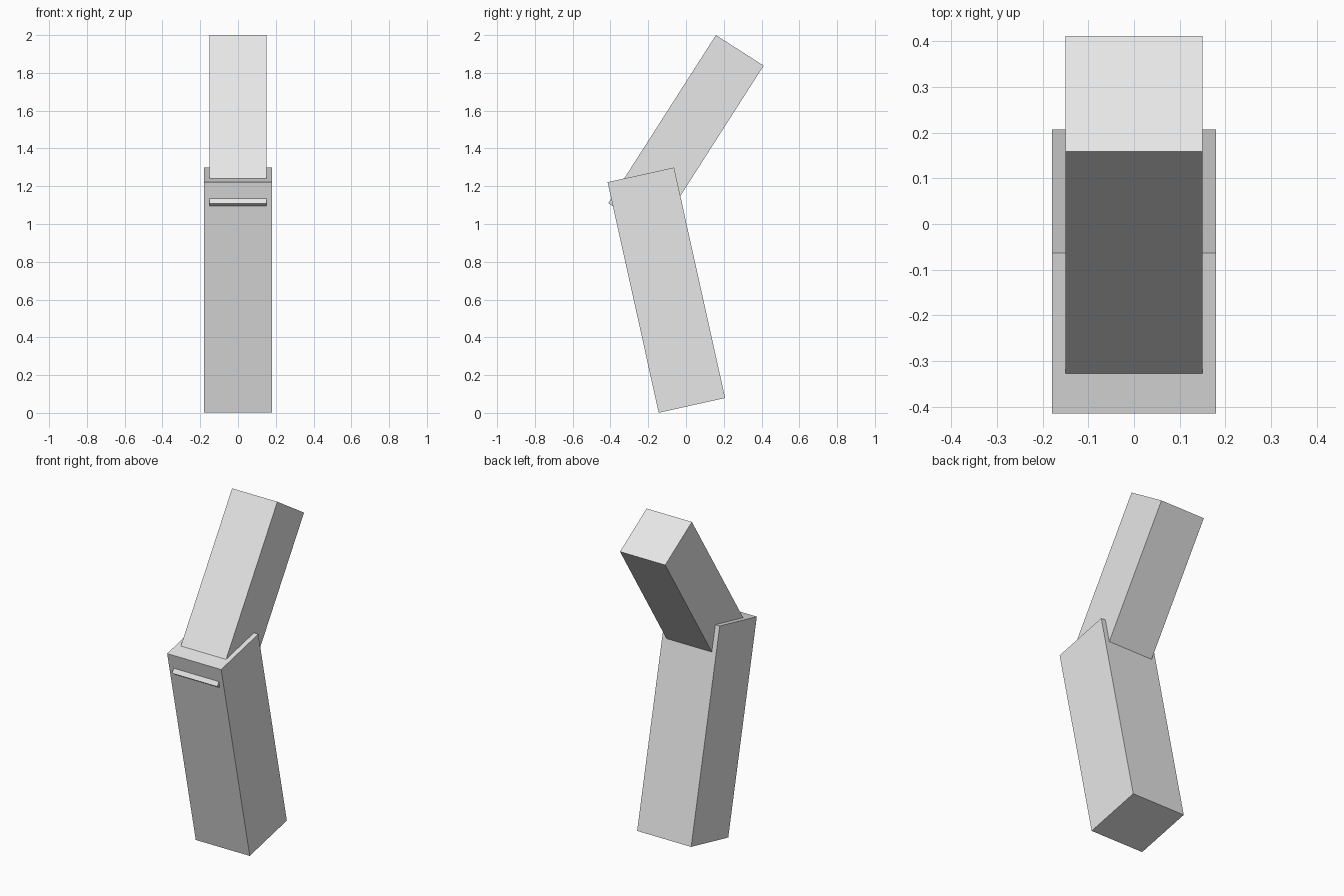
import bpy, math

cube = bpy.data.objects.get("Cube")
if cube:
    bpy.data.objects.remove(cube, do_unlink=True)

# Single light grey material
grey = bpy.data.materials.new("light_grey")
grey.use_nodes = True
grey.diffuse_color = (0.8, 0.8, 0.8, 1)
grey.node_tree.nodes["Principled BSDF"].inputs["Base Color"].default_value = (0.8, 0.8, 0.8, 1)


def tilted_box(name, center, size, tilt):
    """Box of the given size, tilted about the x axis by degrees."""
    bpy.ops.mesh.primitive_cube_add(size=1, location=center)
    ob = bpy.context.object
    ob.name = ob.data.name = name
    ob.scale = size
    ob.rotation_euler.x = math.radians(tilt)
    bpy.ops.object.transform_apply(location=False, rotation=False, scale=True)
    ob.data.materials.append(grey)
    return ob


# Wide lower segment leaning forward, narrower upper segment leaning back
tilted_box("lower_segment", (0, -0.104, 0.65), (0.358, 0.36, 1.25), 12.5)
# Its bottom front edge pokes slightly out of the lower segment
tilted_box("upper_segment", (0, 0, 1.474), (0.30, 0.30, 1.057), -32.6)
